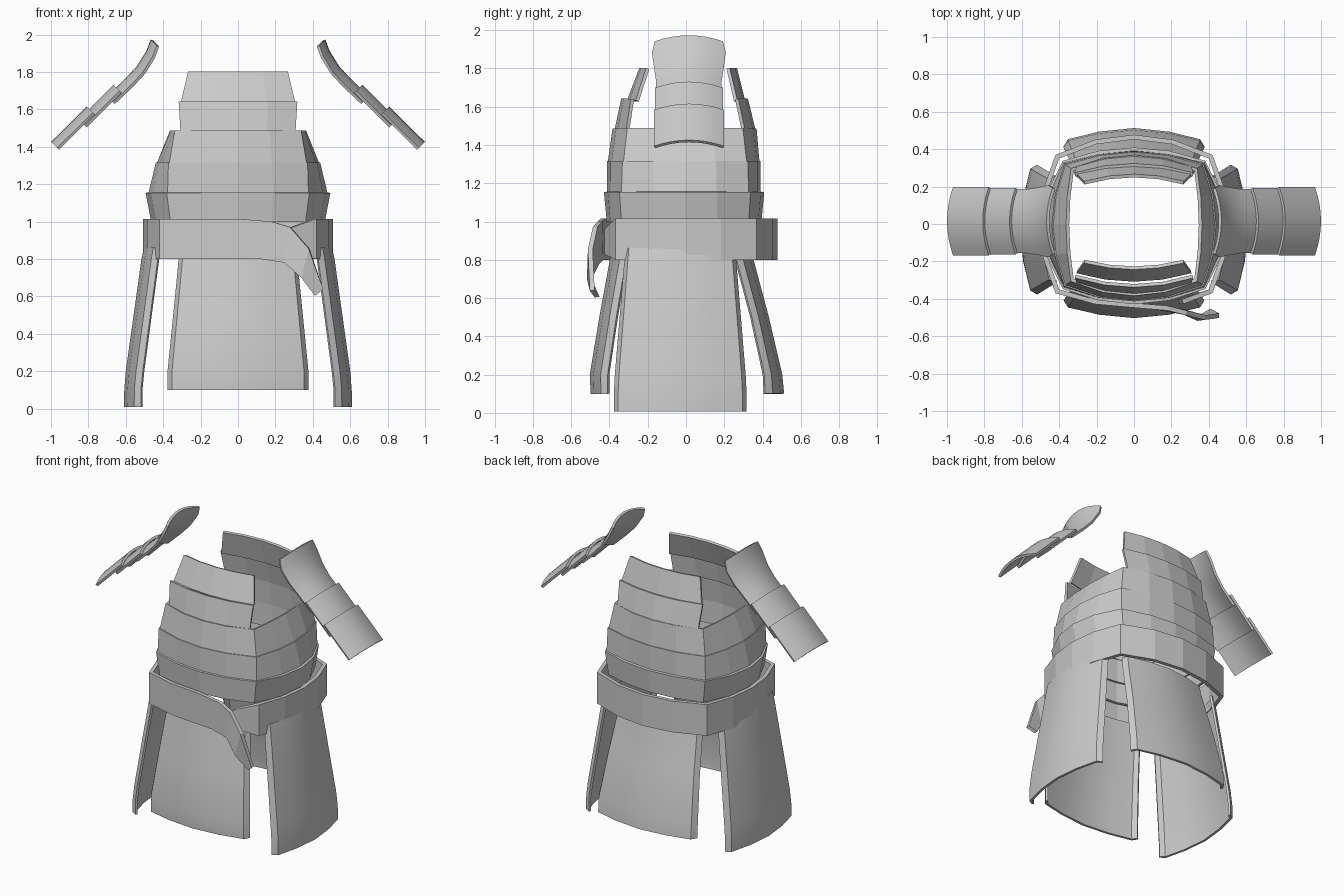
import bpy

if "Cube" in bpy.data.objects:
    bpy.data.objects.remove(bpy.data.objects["Cube"])


def sheet(name, rows, closed=False, thick=0.018, smooth=False):
    """Skin rows of points into a sheet and give it thickness."""
    n = len(rows[0])
    verts = [p for r in rows for p in r]
    faces = []
    for i in range(len(rows) - 1):
        for j in range(n if closed else n - 1):
            k = (j + 1) % n
            faces.append((i * n + j, i * n + k, (i + 1) * n + k, (i + 1) * n + j))
    me = bpy.data.meshes.new(name)
    me.from_pydata(verts, [], faces)
    ob = bpy.data.objects.new(name, me)
    bpy.context.collection.objects.link(ob)
    bpy.ops.object.select_all(action='DESELECT')
    bpy.context.view_layer.objects.active = ob
    ob.select_set(True)
    mod = ob.modifiers.new("thickness", 'SOLIDIFY')
    mod.thickness = thick
    mod.offset = 0
    mod.use_even_offset = True
    bpy.ops.object.modifier_apply(modifier=mod.name)
    if smooth:
        bpy.ops.object.shade_smooth_by_angle(angle=0.6)
    return ob


def ring(z, cx, cf, cb, xs, yf, yb, n=4):
    """Four bowed sides meeting at corners: right, back, left, front."""
    sides = [((cx, cf), (cx, cb), (xs - cx, 0)), ((cx, cb), (-cx, cb), (0, yb - cb)),
             ((-cx, cb), (-cx, cf), (cx - xs, 0)), ((-cx, cf), (cx, cf), (0, yf - cf))]
    pts = []
    for a, b, bow in sides:
        for i in range(n):
            t = i / n
            h = 4 * t * (1 - t)
            pts.append((a[0] + (b[0] - a[0]) * t + bow[0] * h,
                        a[1] + (b[1] - a[1]) * t + bow[1] * h, z))
    return pts


def arc(w, edge, mid, n=4):
    """Bowed line of (offset, depth) pairs."""
    ts = [2 * i / n - 1 for i in range(n + 1)]
    return [(w * t, mid - (mid - edge) * t * t) for t in ts]


# Overlapping torso bands (lower row, upper row)
bands = {
    "rib_band_upper": [(1.31, .36, -.32, .31, .425, -.40, .375), (1.485, .33, -.30, .29, .355, -.375, .36)],
    "rib_band_middle": [(1.15, .37, -.33, .32, .47, -.405, .38), (1.315, .365, -.325, .315, .43, -.405, .38)],
    "rib_band_lower": [(1.0, .355, -.33, .32, .455, -.405, .385), (1.155, .375, -.34, .33, .485, -.42, .40)],
}
for name, rows in bands.items():
    sheet(name, [ring(*r) for r in rows], closed=True)

# Upper chest and back plates: z, half width, edge depth, middle depth
chest = {
    ("chest_plate_top", -1): [(1.63, .305, .255, .30), (1.80, .265, .20, .235)],
    ("chest_plate_lower", -1): [(1.475, .305, .305, .365), (1.64, .315, .28, .33)],
    ("back_plate_top", 1): [(1.63, .305, .26, .30), (1.80, .265, .22, .258)],
    ("back_plate_lower", 1): [(1.475, .305, .30, .355), (1.64, .315, .265, .315)],
}
for (name, s), rows in chest.items():
    sheet(name, [[(u, s * d, z) for u, d in arc(w, e, m)] for z, w, e, m in rows])

# Waist sash: wraps round once, then its loose end crosses over and droops
size = (.41, -.36, .36, .495, -.435, .465)
low = [(.24, -.415, .83)] + ring(.80, *size)[:15]
high = [(.26, -.415, .96)] + ring(1.015, *size)[:15]
low += [(.12, -.445, .80), (.25, -.465, .78), (.34, -.505, .70), (.41, -.465, .605)]
high += [(.18, -.45, 1.0), (.28, -.475, .97), (.38, -.50, .855), (.455, -.49, .64)]
sheet("waist_sash", [low, high], thick=0.025)

# Long skirt plates: z, half width, edge depth, middle depth
bend = [(-1, 0), (-.94, .38), (-.5, .8), (0, 1), (.5, .8), (.94, .38), (1, 0)]
front = [(.10, .37, .405, .49), (.20, .37, .405, .495), (.50, .34, .36, .445),
         (.80, .31, .31, .39), (.86, .305, .30, .38)]
back = [(.10, .37, .41, .505), (.20, .37, .405, .495), (.50, .34, .34, .425),
        (.80, .31, .26, .345), (.86, .305, .25, .335)]
side = [(.008, .34, .515, .602), (.10, .34, .515, .60), (.20, .335, .505, .592),
        (.50, .31, .465, .55), (.80, .285, .425, .508), (.86, .28, .415, .495)]


def skirt(name, rows, place):
    sheet(name, [[place(w * t, e + (m - e) * h, z) for t, h in bend] for z, w, e, m in rows],
          thick=0.016, smooth=True)


skirt("skirt_front", front, lambda u, d, z: (u, -d, z))
skirt("skirt_back", back, lambda u, d, z: (u, d, z))
skirt("skirt_right", side, lambda u, d, z: (d, u - .03, z))
skirt("skirt_left", side, lambda u, d, z: (-d, u - .03, z))

# Shoulder guards: three overlapping plates each; x, z, half width along the crest
guards = {
    "shoulder_cap": [(.46, 1.97, .175), (.482, 1.91, .19), (.535, 1.825, .178), (.595, 1.76, .168), (.695, 1.665, .168)],
    "shoulder_plate": [(.66, 1.725, .175), (.845, 1.54, .175)],
    "shoulder_end": [(.803, 1.61, .18), (.994, 1.42, .18)],
}
for s, label in ((1, "right"), (-1, "left")):
    for name, path in guards.items():
        rows = [[(s * (x + .7 * d), .015 + u, z + .7 * d) for u, d in arc(w, -.045, 0, 8)]
                for x, z, w in path]
        sheet(f"{name}_{label}", rows, thick=0.016, smooth=True)
